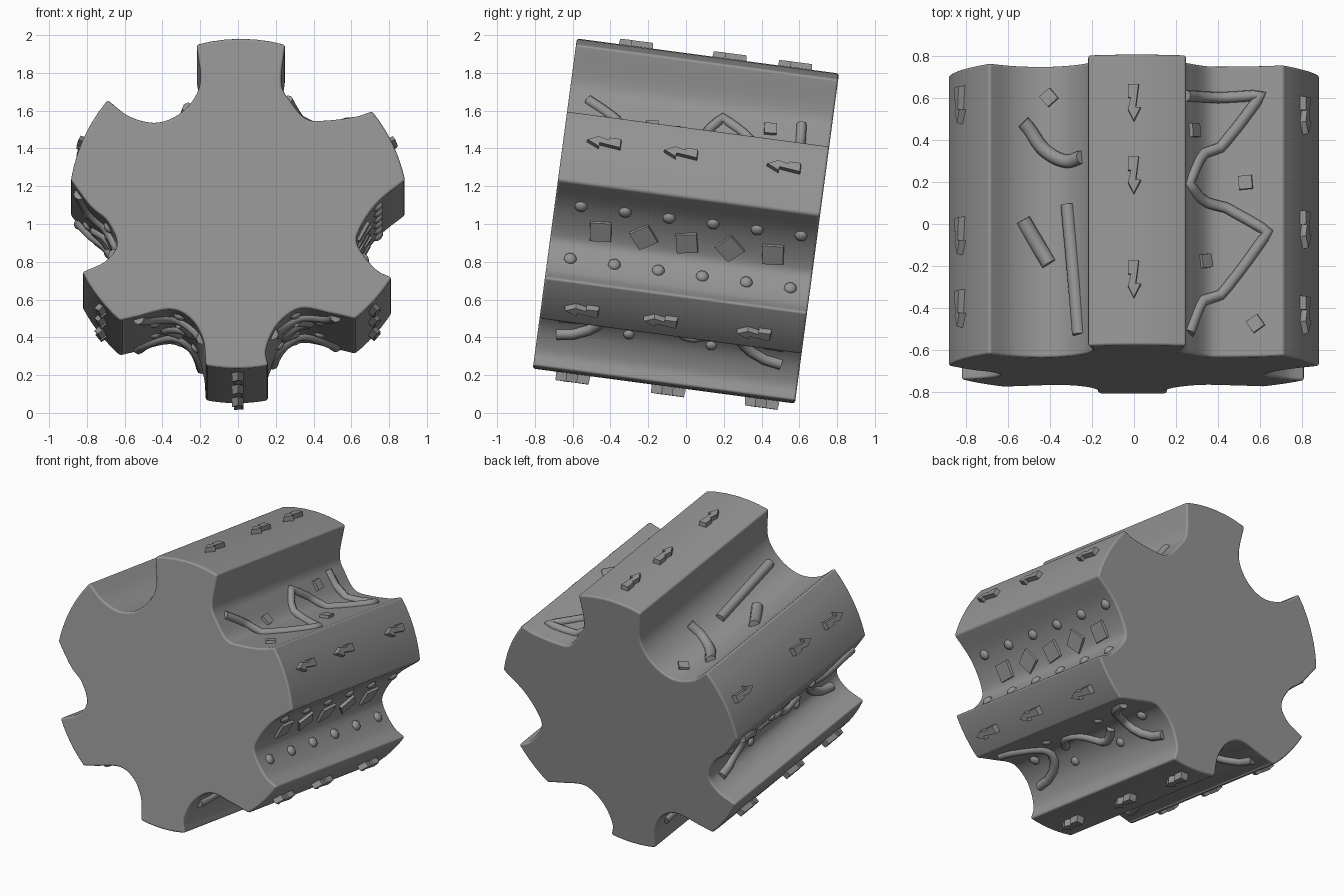
import bpy, bmesh, math
from mathutils import Matrix, Vector
from mathutils.bvhtree import BVHTree

cube = bpy.data.objects.get("Cube")
if cube:
    bpy.data.objects.remove(cube, do_unlink=True)

stone = bpy.data.materials.new("plain_grey")
stone.use_nodes = True
GREY = (0.3, 0.3, 0.3, 1)
stone.diffuse_color = GREY
stone.node_tree.nodes["Principled BSDF"].inputs["Base Color"].default_value = GREY

HALF = 0.7   # half length along the axis
TILT = Matrix.Translation((0, 0, 1.02)) @ Matrix.Rotation(math.radians(-7.6), 4, 'X')


def add(name, data):
    ob = bpy.data.objects.new(name, data)
    bpy.context.collection.objects.link(ob)
    data.materials.append(stone)
    ob.matrix_world = TILT
    return ob


def add_bm(name, bm, smooth=False):
    me = bpy.data.meshes.new(name)
    bmesh.ops.recalc_face_normals(bm, faces=bm.faces[:])
    for f in bm.faces:
        f.smooth = smooth
    bm.to_mesh(me)
    bm.free()
    return add(name, me)


def spline(pts, steps=6):
    """Catmull-Rom samples through the points."""
    p = [Vector(q) for q in pts]
    p = [2 * p[0] - p[1]] + p + [2 * p[-1] - p[-2]]
    out = []
    for a, b, c, d in zip(p, p[1:], p[2:], p[3:]):
        for i in range(steps):
            t = i / steps
            out.append(0.5 * (2 * b + (c - a) * t + (2 * a - 5 * b + 4 * c - d) * t * t
                              + (3 * b - a - 3 * c + d) * t ** 3))
    return out + [p[-2]]


# Lobed drum: concave grooves, clockwise from the top lobe, joined by round lobe tips
grooves = [
    [(.25, .845), (.23, .64), (.28, .54), (.36, .45), (.46, .44), (.62, .46), (.71, .49)],
    [(.885, .12), (.74, 0), (.645, -.14), (.635, -.23), (.725, -.35), (.815, -.4)],
    [(.62, -.62), (.49, -.59), (.33, -.565), (.21, -.65), (.15, -.78), (.16, -.87)],
    [(-.17, -.87), (-.185, -.73), (-.25, -.62), (-.36, -.57), (-.54, -.61), (-.625, -.63)],
    [(-.825, -.37), (-.7, -.31), (-.64, -.22), (-.69, -.1), (-.78, -.02), (-.885, .12)],
    [(-.69, .55), (-.57, .46), (-.42, .43), (-.28, .5), (-.2, .64), (-.22, .845)],
]
outline = []
for i, g in enumerate(grooves):
    outline += spline(g)
    a, b = Vector(g[-1]), Vector(grooves[(i + 1) % 6][0])
    turn = a.angle_signed(b)
    for k in range(1, 6):
        t = k / 6
        r = a.length * (1 - t) + b.length * t
        ang = math.atan2(a.y, a.x) - turn * t
        outline.append(Vector((r * math.cos(ang), r * math.sin(ang))))

bm = bmesh.new()
front = bm.faces.new([bm.verts.new((p.x, -HALF, p.y)) for p in outline])
ext = bmesh.ops.extrude_face_region(bm, geom=[front], use_keep_orig=True)
for v in ext["geom"]:
    if isinstance(v, bmesh.types.BMVert):
        v.co.y = HALF
bmesh.ops.recalc_face_normals(bm, faces=bm.faces[:])
surface = BVHTree.FromBMesh(bm)
drum = add_bm("lobed_drum", bm, True)
bev = drum.modifiers.new("soft_edges", 'BEVEL')
bev.width, bev.segments, bev.limit_method = 0.028, 3, 'ANGLE'
bev.angle_limit = math.radians(35)
bev.harden_normals = True


def hit(deg, w):
    """Point and normal on the drum at an angle round the axis and a depth along it."""
    a = math.radians(deg)
    loc, nor, _, _ = surface.ray_cast(Vector((0, w, 0)), Vector((math.cos(a), 0, math.sin(a))))
    return loc, nor


def frame(deg, w, spin=0):
    """Matrix with x along the axis of the drum and z out of the surface."""
    loc, n = hit(deg, w)
    x = Vector((0, 1, 0))
    m = Matrix((x, n.cross(x), n)).transposed().to_4x4()
    return Matrix.Translation(loc) @ m @ Matrix.Rotation(math.radians(spin), 4, 'Z')


def plate(name, shape, height, m):
    b = bmesh.new()
    lower = [b.verts.new(m @ Vector((x, y, -0.03))) for x, y in shape]
    upper = [b.verts.new(m @ Vector((x * .92, y * .92, height))) for x, y in shape]
    b.faces.new(lower)
    b.faces.new(upper)
    for i in range(len(shape)):
        j = (i + 1) % len(shape)
        b.faces.new((lower[i], lower[j], upper[j], upper[i]))
    return add_bm(name, b)


def tile(deg, w, size, spin):
    s = size / 2
    plate("square_tile", [(-s, -s), (s, -s), (s, s), (-s, s)], 0.018, frame(deg, w, spin))


def stud(deg, w, r=0.034):
    b = bmesh.new()
    flat = Matrix.Diagonal((1, 1, .7, 1))
    bmesh.ops.create_icosphere(b, subdivisions=2, radius=r, matrix=frame(deg, w) @ flat)
    add_bm("round_stud", b, True)


def ridge(name, path, width=0.022):
    """Raised strip laid on the surface through (angle, depth) pairs."""
    cu = bpy.data.curves.new(name, 'CURVE')
    cu.dimensions, cu.bevel_depth, cu.bevel_resolution, cu.use_fill_caps = '3D', width, 2, True
    ends = [hit(*p)[0] for p in path]
    pts = []
    for a, b in zip(ends, ends[1:]):
        n = max(2, int((b - a).length / .04))
        pts += [surface.find_nearest(a.lerp(b, i / n))[0] for i in range(n)]
    pts.append(ends[-1])
    s = cu.splines.new('POLY')
    s.points.add(len(pts) - 1)
    for q, p in zip(s.points, pts):
        q.co = (*p, 1)
    add(name, cu)


# Bolt-shaped plates along every lobe tip
bolt = [(-.1, 0), (-.03, -.035), (-.03, -.01), (.09, -.025), (.09, .03), (.02, .03), (.02, .015), (-.04, .03)]
for deg, height, spots in ((90, .03, (-.38, .12, .47)), (23, .03, (-.48, -.07, .48)),
                           (-37, .035, (-.48, -.06, .44)), (-90, .045, (-.48, .03, .53)),
                           (-143, .035, (-.48, -.06, .44)), (157, .03, (-.45, -.1, .53))):
    for w in spots:
        plate("bolt_plate", bolt, height, frame(deg, w))

# Right groove: tiles between two rows of studs
for i in range(5):
    tile(-10, -.44 + .23 * i, 0.12, (5, 35, 10, 45, 5)[i])
for i in range(6):
    stud(0, -.56 + .235 * i)
    stud(-23, -.58 + .235 * i)

# Upper right groove: zigzag ridge with small tiles
ridge("zigzag_ridge", [(67, .54), (37, .56), (65, .12), (36, -.1), (65, -.6)], 0.027)
for deg, w, spin in ((62, .38, 5), (40, .14, 5), (54, -.24, 10), (38, -.54, 35)):
    tile(deg, w, 0.07, spin)

# Upper left groove: bent bar, short bar, long bar and tile
ridge("bent_bar", spline([(140, .43), (135, .3), (125, .24), (115, .25)]), 0.034)
ridge("short_bar", [(140, -.04), (133, -.25)], 0.037)
ridge("long_bar", [(124, .03), (117, -.6)], 0.032)
tile(133, .55, 0.07, 40)


# Left and lower grooves: scrolls at the ends, a wave between, and studs
def scrolls(mid):
    for side in (-1, 1):
        ridge("scroll", [(mid + 13 * math.sin(t / 8 * math.pi - math.pi / 2),
                          side * (.6 - .24 * math.sin(t / 8 * math.pi))) for t in range(9)], 0.03)
        stud(mid, side * .52, 0.034)
        stud(mid + 9, side * .25, 0.03)
        stud(mid - 9, side * .22, 0.03)
    ridge("wave", [(mid + 6 * math.sin(t * .7), -.22 + .049 * t) for t in range(10)], 0.028)


for middle in (-171, -62, -118):
    scrolls(middle)
